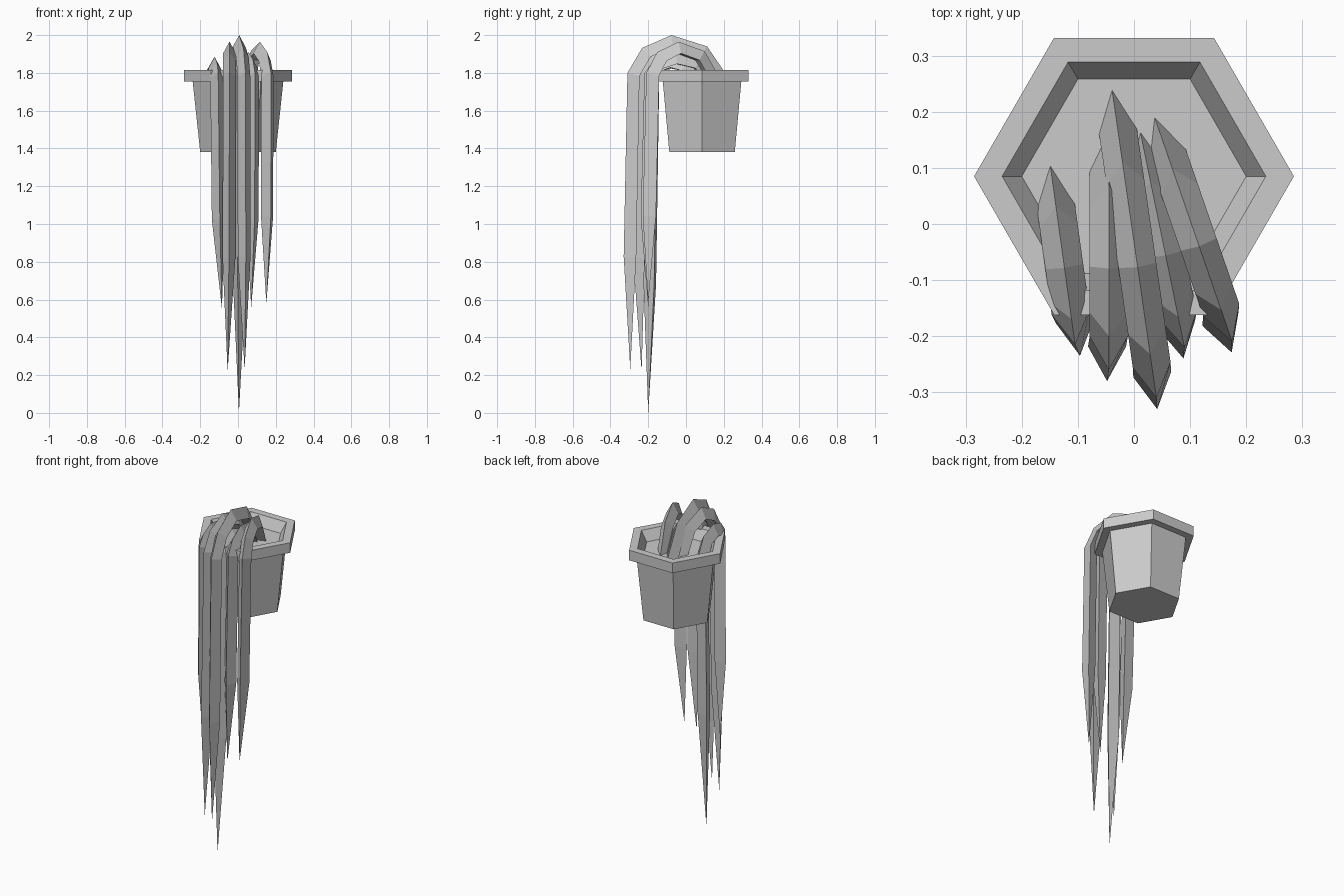
import bpy
import bmesh
from mathutils import Vector
from math import cos, sin, pi

old = bpy.data.objects.get("Cube")
if old:
    bpy.data.objects.remove(old)

grey = bpy.data.materials.new("plain grey")
grey.use_nodes = True
colour = (0.6, 0.6, 0.6, 1)
grey.diffuse_color = colour
grey.node_tree.nodes["Principled BSDF"].inputs["Base Color"].default_value = colour


def skin(name, rings, cap_start=True, cap_end=True):
    """Join equal-sided rings of points into one flat-shaded object."""
    bm = bmesh.new()
    loops = [[bm.verts.new(p) for p in ring] for ring in rings]
    n = len(loops[0])
    for a, b in zip(loops, loops[1:]):
        for i in range(n):
            j = (i + 1) % n
            bm.faces.new((a[i], a[j], b[j], b[i]))
    if cap_start:
        bm.faces.new(loops[0])
    if cap_end:
        bm.faces.new(loops[-1])
    bmesh.ops.remove_doubles(bm, verts=bm.verts, dist=0.0005)
    bmesh.ops.recalc_face_normals(bm, faces=bm.faces)
    mesh = bpy.data.meshes.new(name)
    bm.to_mesh(mesh)
    bm.free()
    mesh.materials.append(grey)
    obj = bpy.data.objects.new(name, mesh)
    bpy.context.collection.objects.link(obj)
    return obj


def hexagon(radius, z):
    return [(radius * cos(i * pi / 3), 0.085 + radius * sin(i * pi / 3), z)
            for i in range(6)]


# Hexagonal pot: base, tapered body, rim, inner wall and soil
SOIL, LIP = 1.755, 1.815
skin("pot", [hexagon(0.2, 1.38), hexagon(0.24, SOIL), hexagon(0.285, SOIL),
             hexagon(0.285, LIP), hexagon(0.235, LIP), hexagon(0.2, SOIL)])

# Arch of a trailing leaf: fraction of reach, fraction of rise
ARCH = [(0.24, 0.7), (0.58, 1), (0.86, 0.66), (1, 0)]
SHOULDER = 1.8


def leaf(name, start, end, apex, tip):
    """Three-sided leaf with its ridge outward, arching over the rim to a point."""
    start, end, tip = Vector((*start, SOIL - 0.01)), Vector((*end, SHOULDER)), Vector(tip)
    reach = (end - start) * Vector((1, 1, 0)).length / Vector((1, 1, 0)).length
    reach.z = 0
    forward = reach.normalized()
    side = forward.cross(Vector((0, 0, 1)))

    ridge = [start]
    for t, rise in ARCH:
        p = start + reach * t
        p.z = SHOULDER + (apex - SHOULDER) * rise
        ridge.append(p)
    # Slightly swollen lower section, before the taper
    low = end + forward * 0.02
    low.x += (tip.x - end.x) * 0.3
    low.z = tip.z + 0.38 * (SHOULDER - tip.z)
    ridge.append(low)

    rings = []
    for i, p in enumerate(ridge):
        before = ridge[max(i - 1, 0)]
        after = ridge[min(i + 1, len(ridge) - 1)]
        run = (p - before).normalized() + (after - p).normalized()
        out = side.cross(run).normalized()
        inner = p - out * 0.062
        rings.append([p, inner + side * 0.034, inner - side * 0.034])
    rings.append([tip] * 3)

    bm_rings = rings[:-1]
    obj = skin(name, bm_rings, cap_end=False)
    # Close the hanging end into a point
    bm = bmesh.new()
    bm.from_mesh(obj.data)
    point = bm.verts.new(tip)
    for edge in [e for e in bm.edges if e.is_boundary]:
        bm.faces.new((*edge.verts, point))
    bmesh.ops.recalc_face_normals(bm, faces=bm.faces)
    bm.to_mesh(obj.data)
    bm.free()


# Trailing leaves, from the model's right to its left
leaf("leaf_far_right", (-0.15, 0.11), (-0.105, -0.215), 1.885, (-0.085, -0.2, 0.55))
leaf("leaf_right", (-0.045, 0.17), (-0.045, -0.26), 1.965, (-0.055, -0.235, 0.22))
leaf("leaf_inner", (0.045, 0.09), (0.0, -0.205), 1.89, (0.005, -0.2, 0))
leaf("leaf_middle", (-0.04, 0.245), (0.04, -0.31), 2.0, (0.035, -0.295, 0.23))
leaf("leaf_left", (0.01, 0.17), (0.09, -0.22), 1.91, (0.07, -0.2, 0.56))
leaf("leaf_far_left", (0.035, 0.195), (0.175, -0.21), 1.965, (0.15, -0.2, 0.58))
